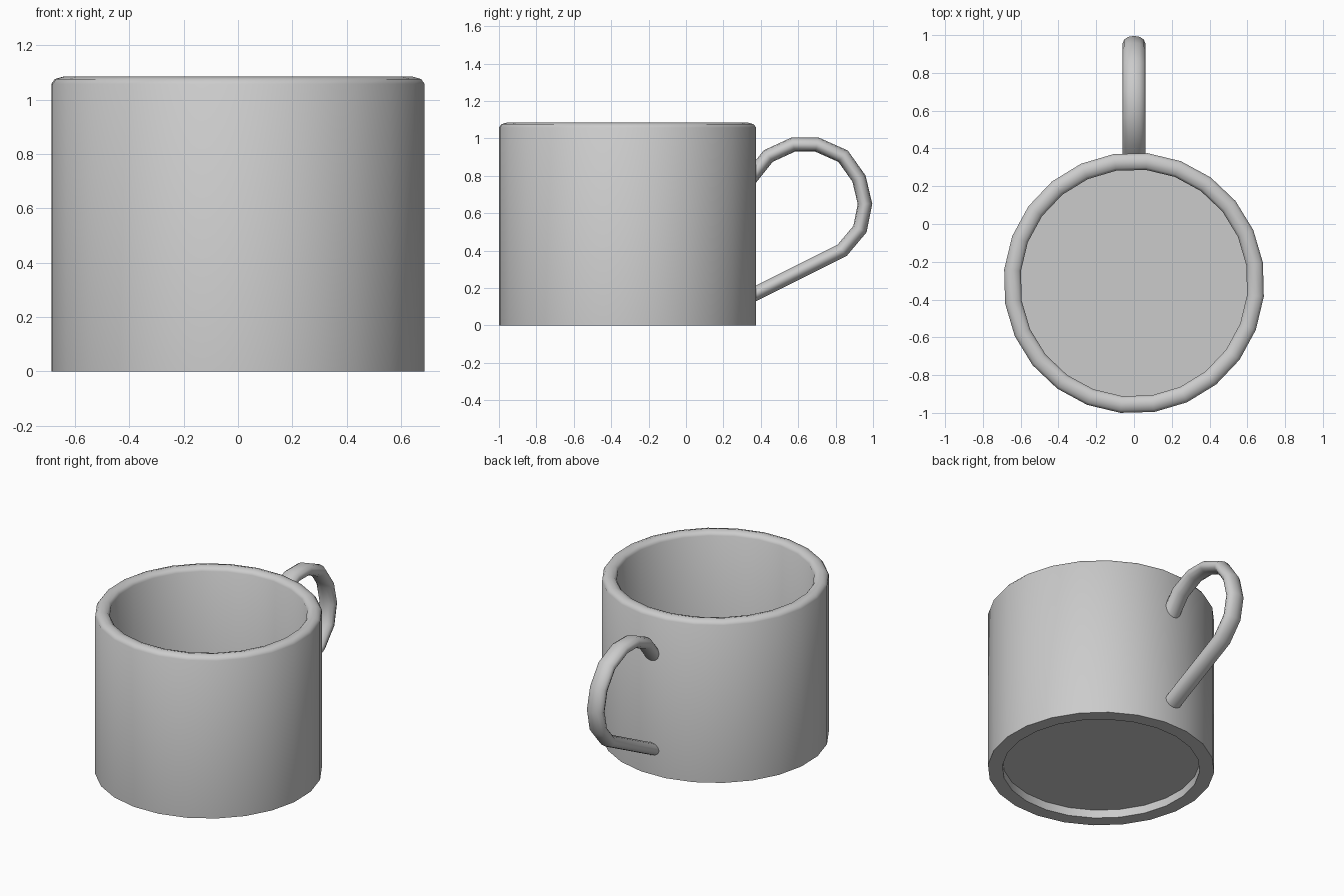
import bpy, bmesh
from math import sin, cos, pi, radians
from mathutils import Vector

if "Cube" in bpy.data.objects:
    bpy.data.objects.remove(bpy.data.objects["Cube"])

CENTRE_Y = -0.3125
SIDES = 24
OFFSET = radians(9)


def make_object(name, bm, angle=40):
    bmesh.ops.recalc_face_normals(bm, faces=bm.faces)
    mesh = bpy.data.meshes.new(name)
    bm.to_mesh(mesh)
    bm.free()
    ob = bpy.data.objects.new(name, mesh)
    bpy.context.collection.objects.link(ob)
    bpy.ops.object.select_all(action='DESELECT')
    bpy.context.view_layer.objects.active = ob
    ob.select_set(True)
    bpy.ops.object.shade_smooth_by_angle(angle=radians(angle))
    return ob


def bridge(bm, a, b):
    n = len(a)
    for i in range(n):
        j = (i + 1) % n
        bm.faces.new((a[i], a[j], b[j], b[i]))


def circle(bm, r, z):
    angles = [OFFSET + 2 * pi * i / SIDES for i in range(SIDES)]
    return [bm.verts.new((r * cos(a), CENTRE_Y + r * sin(a), z)) for a in angles]


# Cup wall: closed profile with a rounded rim and a flat foot ring
wall = [(0.602, 0), (0.691, 0), (0.691, 1.058), (0.678, 1.076), (0.647, 1.085),
        (0.615, 1.076), (0.602, 1.058)]
bm = bmesh.new()
rings = [circle(bm, r, z) for r, z in wall]
for k, ring in enumerate(rings):
    bridge(bm, ring, rings[(k + 1) % len(rings)])
make_object("cup_wall", bm)

# Cup floor, raised a little above the foot
bm = bmesh.new()
bm.faces.new(circle(bm, 0.604, 0.055))
make_object("cup_floor", bm)

# Handle: oval section swept along an ear-shaped path in the y-z plane
path = [Vector((0, y, z)) for y, z in [
    (0.335, 0.775), (0.44, 0.906), (0.573, 0.967), (0.70, 0.967), (0.84, 0.905),
    (0.925, 0.785), (0.957, 0.65), (0.93, 0.515), (0.835, 0.402), (0.335, 0.152)]]
bm = bmesh.new()
rings = []
for k, p in enumerate(path):
    d_in = (p - path[k - 1]).normalized() if k else (path[1] - p).normalized()
    d_out = (path[k + 1] - p).normalized() if k < len(path) - 1 else d_in
    t = (d_in + d_out).normalized()
    side = Vector((0, -t.z, t.y)) / t.dot(d_in)   # mitred section
    rings.append([bm.verts.new(p + Vector((0.06 * cos(a), 0, 0)) + side * 0.038 * sin(a))
                  for a in (2 * pi * i / 12 for i in range(12))])
for a, b in zip(rings, rings[1:]):
    bridge(bm, a, b)
bm.faces.new(rings[0])
bm.faces.new(rings[-1])
make_object("handle", bm, 60)
